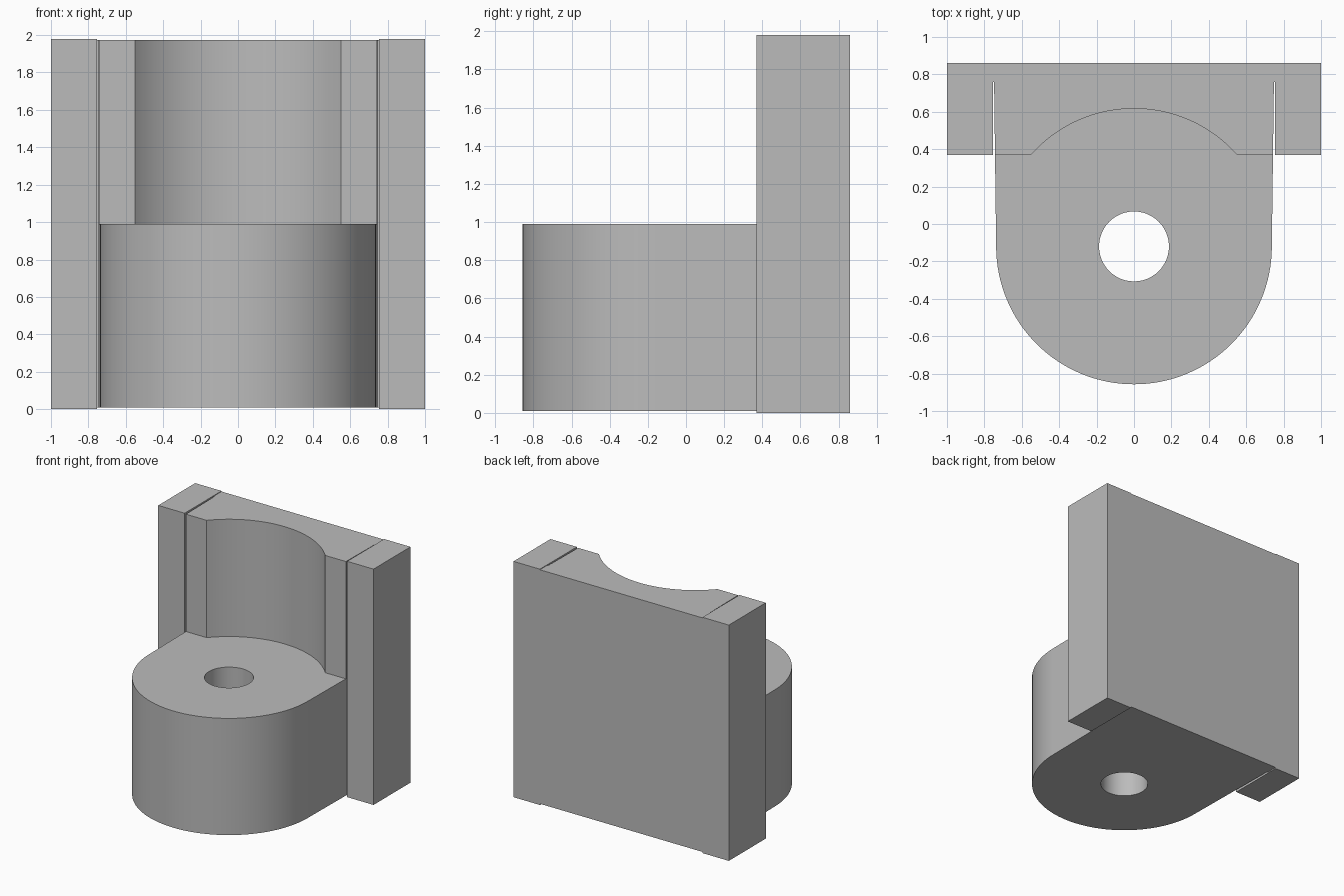
import bpy
import bmesh
from math import cos, sin, pi, asin

cube = bpy.data.objects.get("Cube")
if cube:
    bpy.data.objects.remove(cube, do_unlink=True)

# Single matte grey
grey = bpy.data.materials.new("plain grey")
grey.use_nodes = True
colour = (0.5, 0.5, 0.5, 1)
grey.diffuse_color = colour
grey.node_tree.nodes["Principled BSDF"].inputs["Base Color"].default_value = colour

CENTRE_Y = -0.12       # shared axis of the nose, bore and recess
RADIUS = 0.737
BACK, FACE = 0.86, 0.37
FLOOR, SHELF, TOP = 0.01, 0.99, 1.975


def arc(radius, start, end, steps):
    angles = [start + (end - start) * i / steps for i in range(steps + 1)]
    return [(radius * cos(a), CENTRE_Y + radius * sin(a)) for a in angles]


def extrude(name, outline, low, high):
    """Solid prism from an outline seen from above."""
    bm = bmesh.new()
    base = bm.faces.new([bm.verts.new((x, y, low)) for x, y in outline])
    result = bmesh.ops.extrude_face_region(bm, geom=[base])
    verts = [v for v in result["geom"] if isinstance(v, bmesh.types.BMVert)]
    bmesh.ops.translate(bm, verts=verts, vec=(0, 0, high - low))
    bmesh.ops.recalc_face_normals(bm, faces=bm.faces)
    mesh = bpy.data.meshes.new(name)
    bm.to_mesh(mesh)
    bm.free()
    mesh.materials.append(grey)
    obj = bpy.data.objects.new(name, mesh)
    bpy.context.collection.objects.link(obj)
    return obj


def activate(obj):
    bpy.ops.object.select_all(action="DESELECT")
    obj.select_set(True)
    bpy.context.view_layer.objects.active = obj


def cut(target, cutter):
    mod = target.modifiers.new("cut", "BOOLEAN")
    mod.operation = "DIFFERENCE"
    mod.solver = "EXACT"
    mod.object = cutter
    activate(target)
    bpy.ops.object.modifier_apply(modifier=mod.name)
    bpy.data.objects.remove(cutter, do_unlink=True)


# Body: rounded nose, slightly flared sides, joined to the back plate
right_side = [(0.748, 0.76), (0.755, 0.76), (0.755, BACK)]
left_side = [(-x, y) for x, y in reversed(right_side)]
body = extrude("body", arc(RADIUS, pi, 2 * pi, 64) + right_side + left_side,
               FLOOR, TOP)

# Open space above the shelf, with a round recess in the upright
tilt = asin((FACE - CENTRE_Y) / RADIUS)
recess = arc(RADIUS, tilt, pi - tilt, 48)
cut(body, extrude("recess_cutter",
                  recess + [(-1.2, FACE), (-1.2, -1.2), (1.2, -1.2), (1.2, FACE)],
                  SHELF, TOP + 1))

# Vertical bore through the nose
cut(body, extrude("bore_cutter", arc(0.187, 0, 2 * pi, 48)[:-1], -1, TOP + 1))

activate(body)
bpy.ops.object.shade_smooth_by_angle(angle=pi / 6)

# Side blocks flanking the body, separated by a thin slot
for name, side in (("left_block", 1), ("right_block", -1)):
    extrude(name, [(side * x, y) for x, y in
                   ((0.755, FACE), (1, FACE), (1, BACK), (0.755, BACK))], 0, 1.98)
